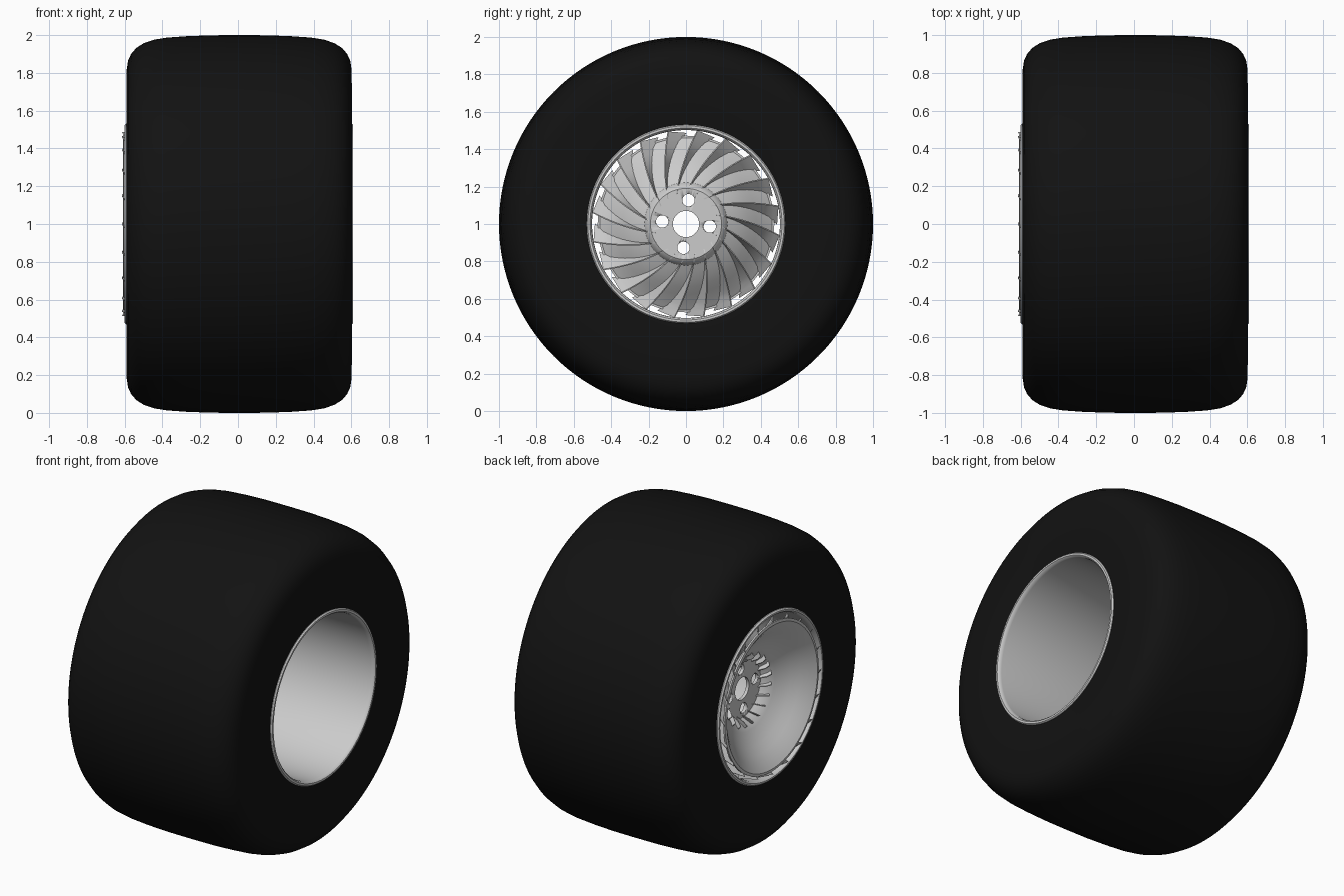
import bpy, bmesh
from math import sin, cos, pi, radians

if "Cube" in bpy.data.objects:
    bpy.data.objects.remove(bpy.data.objects["Cube"])

AXLE_Z = 1.0


def polar(x, r, a):
    return (x, r * cos(a), AXLE_Z + r * sin(a))


def make_object(name, bm, sharp=35):
    bmesh.ops.recalc_face_normals(bm, faces=bm.faces)
    mesh = bpy.data.meshes.new(name)
    bm.to_mesh(mesh)
    bm.free()
    ob = bpy.data.objects.new(name, mesh)
    bpy.context.collection.objects.link(ob)
    bpy.ops.object.select_all(action='DESELECT')
    ob.select_set(True)
    bpy.context.view_layer.objects.active = ob
    bpy.ops.object.shade_smooth_by_angle(angle=radians(sharp))
    return ob


def lathe(name, profile, seg=128):
    """Spin a closed (x, radius) outline around the axle."""
    bm = bmesh.new()
    rings = [[bm.verts.new(polar(x, r, 2 * pi * i / seg)) for x, r in profile]
             for i in range(seg)]
    n = len(profile)
    for i in range(seg):
        a, b = rings[i], rings[(i + 1) % seg]
        for j in range(n):
            k = (j + 1) % n
            bm.faces.new((a[j], a[k], b[k], b[j]))
    return make_object(name, bm)


# Tyre: mirrored half outline, slightly crowned tread and round shoulders
half = [(0.0, 1.0), (0.15, 0.999), (0.28, 0.994), (0.38, 0.987), (0.45, 0.976),
        (0.505, 0.957), (0.545, 0.932), (0.572, 0.9), (0.588, 0.865),
        (0.595, 0.82), (0.597, 0.7), (0.597, 0.56), (0.59, 0.515)]
MID = 0.006
outline = [(MID - x, r) for x, r in reversed(half[1:])] + [(MID + x, r) for x, r in half]
tyre = lathe("tyre", outline)
rubber = bpy.data.materials.new("black_rubber")
rubber.diffuse_color = (0.006, 0.006, 0.006, 1)
rubber.use_nodes = True
rubber.node_tree.nodes["Principled BSDF"].inputs["Base Color"].default_value = rubber.diffuse_color
tyre.data.materials.append(rubber)

# Rim barrel with rolled lips at both ends
barrel = [(-0.57, 0.502), (-0.592, 0.506), (-0.601, 0.514), (-0.601, 0.524), (-0.592, 0.531),
          (-0.57, 0.531), (0.585, 0.531), (0.602, 0.531), (0.61, 0.525), (0.61, 0.513),
          (0.602, 0.505), (0.585, 0.502)]
lathe("rim_barrel", barrel)

# Concave dish running from the outer edge down to the flat hub
dish = [(-0.605, 0.472), (-0.608, 0.455), (-0.597, 0.44), (-0.575, 0.41), (-0.54, 0.37),
        (-0.505, 0.33), (-0.475, 0.29), (-0.45, 0.25), (-0.43, 0.215), (-0.405, 0.195),
        (-0.395, 0.185), (-0.395, 0.07)]
back = [(-0.375, 0.07), (-0.375, 0.19), (-0.388, 0.208)] + \
       [(x + 0.014, r + 0.006) for x, r in reversed(dish[1:9])] + [(-0.594, 0.472)]
hub = lathe("hub_dish", dish + back)

# Four bolt holes through the hub
bm = bmesh.new()
for k in range(4):
    a = radians(-6 + 90 * k)
    rings = []
    for x in (-0.5, -0.3):
        _, cy, cz = polar(0, 0.128, a)
        rings.append([bm.verts.new((x, cy + 0.033 * cos(2 * pi * i / 32),
                                    cz + 0.033 * sin(2 * pi * i / 32))) for i in range(32)])
    bm.faces.new(rings[0])
    bm.faces.new(rings[1])
    for i in range(32):
        j = (i + 1) % 32
        bm.faces.new((rings[0][i], rings[0][j], rings[1][j], rings[1][i]))
cutter = make_object("bolt_hole_cutter", bm)
cutter.hide_render = True
cutter.hide_set(True)
cut = hub.modifiers.new("bolt_holes", 'BOOLEAN')
cut.operation = 'DIFFERENCE'
cut.solver = 'EXACT'
cut.object = cutter


def dish_x(r):
    """Depth of the dish face at a radius."""
    pts = dish[:-1]
    for (x0, r0), (x1, r1) in zip(pts, pts[1:]):
        if r1 <= r <= r0:
            return x0 + (x1 - x0) * (r0 - r) / (r0 - r1)
    return -0.614 if r > 0.4 else -0.395


# Swirling fan vanes behind the dish, tips poking through at hub and rim
VANES, STEPS = 20, 14
bm = bmesh.new()
for v in range(VANES):
    base = 2 * pi * v / VANES
    sections = []
    for s in range(STEPS + 1):
        t = s / STEPS
        r = 0.165 + 0.322 * t
        sweep = base - radians(36) * t ** 0.8
        lean = radians(11) * t ** 1.3
        front = dish_x(r) + 0.006
        if t < 0.2:
            front -= 0.05 * sin(pi * t / 0.2)
        if t > 0.93:
            front = -0.615
        rear = dish_x(r) + 0.02 + 0.05 * min(1, t * 2.5)
        thick = 0.003 / r
        r_rear = r + 0.016 * t
        sections.append([bm.verts.new(polar(front, r, sweep - thick)),
                         bm.verts.new(polar(front, r, sweep + thick)),
                         bm.verts.new(polar(rear, r_rear, sweep + lean + thick)),
                         bm.verts.new(polar(rear, r_rear, sweep + lean - thick))])
    for a, b in zip(sections, sections[1:]):
        for i in range(4):
            j = (i + 1) % 4
            bm.faces.new((a[i], a[j], b[j], b[i]))
    bm.faces.new(sections[0])
    bm.faces.new(sections[-1])
make_object("fan_vanes", bm)
